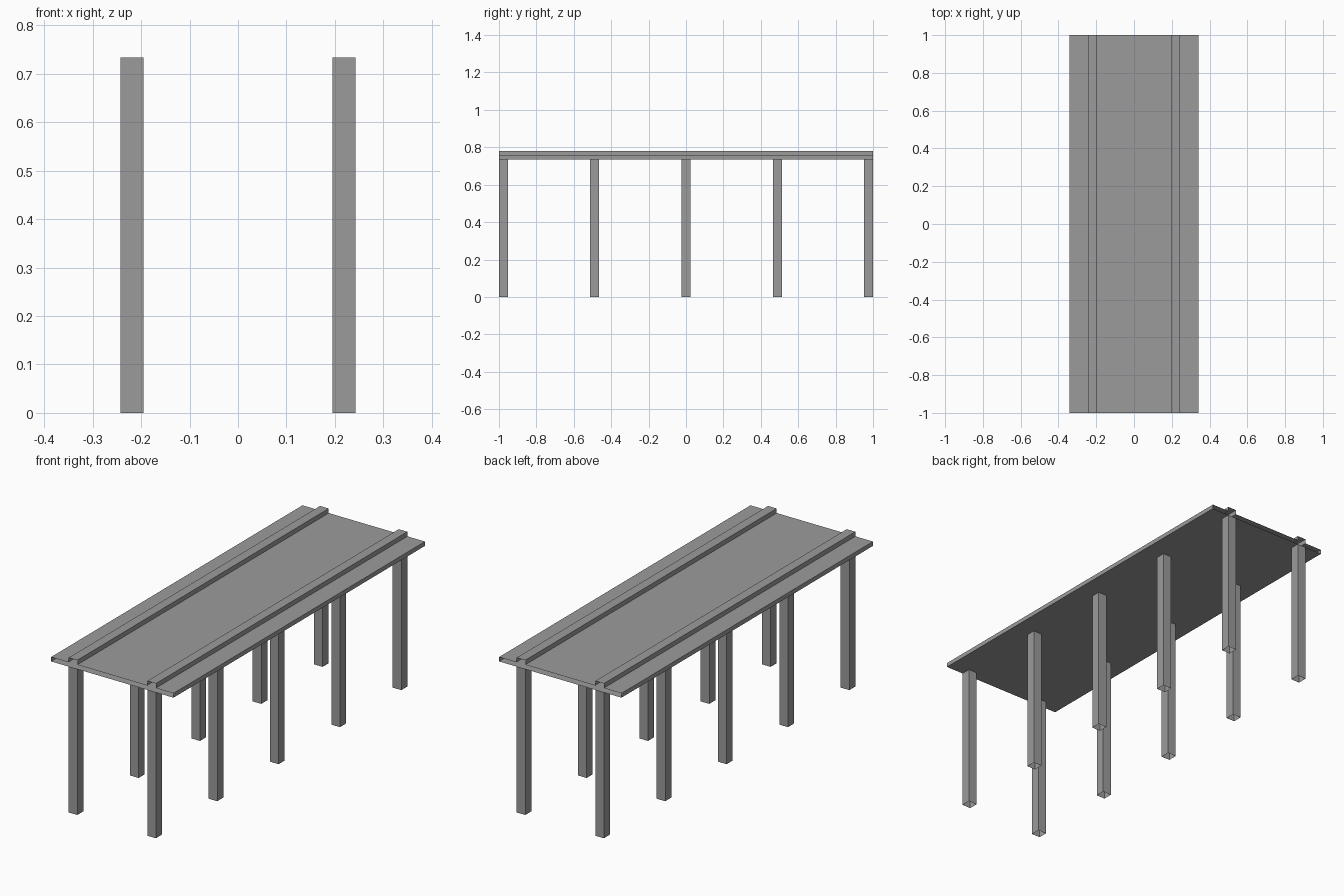
import bpy
import bmesh

cube = bpy.data.objects.get("Cube")
if cube:
    bpy.data.objects.remove(cube, do_unlink=True)

grey = bpy.data.materials.new("concrete grey")
grey.use_nodes = True
colour = (0.33, 0.33, 0.33, 1)
grey.diffuse_color = colour
grey.node_tree.nodes["Principled BSDF"].inputs["Base Color"].default_value = colour

HALF_WIDTH, HALF_LENGTH = 0.341, 1.0
RAIL_IN, RAIL_OUT = 0.195, 0.243
BOTTOM, DECK_TOP, RAIL_TOP = 0.734, 0.756, 0.779


def open_tube(name, profile, direction):
    """Extrude a closed profile along a direction, leaving both ends open."""
    bm = bmesh.new()
    verts = [bm.verts.new(p) for p in profile]
    edges = [bm.edges.new((v, verts[(i + 1) % len(verts)])) for i, v in enumerate(verts)]
    moved = bmesh.ops.extrude_edge_only(bm, edges=edges)["geom"]
    bmesh.ops.translate(bm, vec=direction,
                        verts=[g for g in moved if isinstance(g, bmesh.types.BMVert)])
    bmesh.ops.recalc_face_normals(bm, faces=bm.faces)
    # Profiles are convex at their lowest x side, so use it to check direction
    left = min(bm.faces, key=lambda f: f.calc_center_median().x)
    if left.normal.x > 0:
        bmesh.ops.reverse_faces(bm, faces=bm.faces)
    mesh = bpy.data.meshes.new(name)
    bm.to_mesh(mesh)
    bm.free()
    mesh.materials.append(grey)
    obj = bpy.data.objects.new(name, mesh)
    bpy.context.collection.objects.link(obj)
    return obj


# Hollow deck with two raised rails, mirrored from half a cross-section
half = [(HALF_WIDTH, BOTTOM), (HALF_WIDTH, DECK_TOP), (RAIL_OUT, DECK_TOP),
        (RAIL_OUT, RAIL_TOP), (RAIL_IN, RAIL_TOP), (RAIL_IN, DECK_TOP)]
section = half + [(-x, z) for x, z in reversed(half)]
open_tube("deck_with_rails", [(x, -HALF_LENGTH, z) for x, z in section],
          (0, 2 * HALF_LENGTH, 0))

# Five pairs of square, open-ended columns beneath the rails
size = RAIL_OUT - RAIL_IN
spacing = (2 * HALF_LENGTH - size) / 4
for side, sign in (("left", 1), ("right", -1)):
    cx = sign * (RAIL_IN + RAIL_OUT) / 2
    for i in range(5):
        cy = (i - 2) * spacing
        h = size / 2
        corners = [(cx - h, cy - h, 0), (cx + h, cy - h, 0),
                   (cx + h, cy + h, 0), (cx - h, cy + h, 0)]
        open_tube(f"{side}_column_{i + 1}", corners, (0, 0, BOTTOM))
